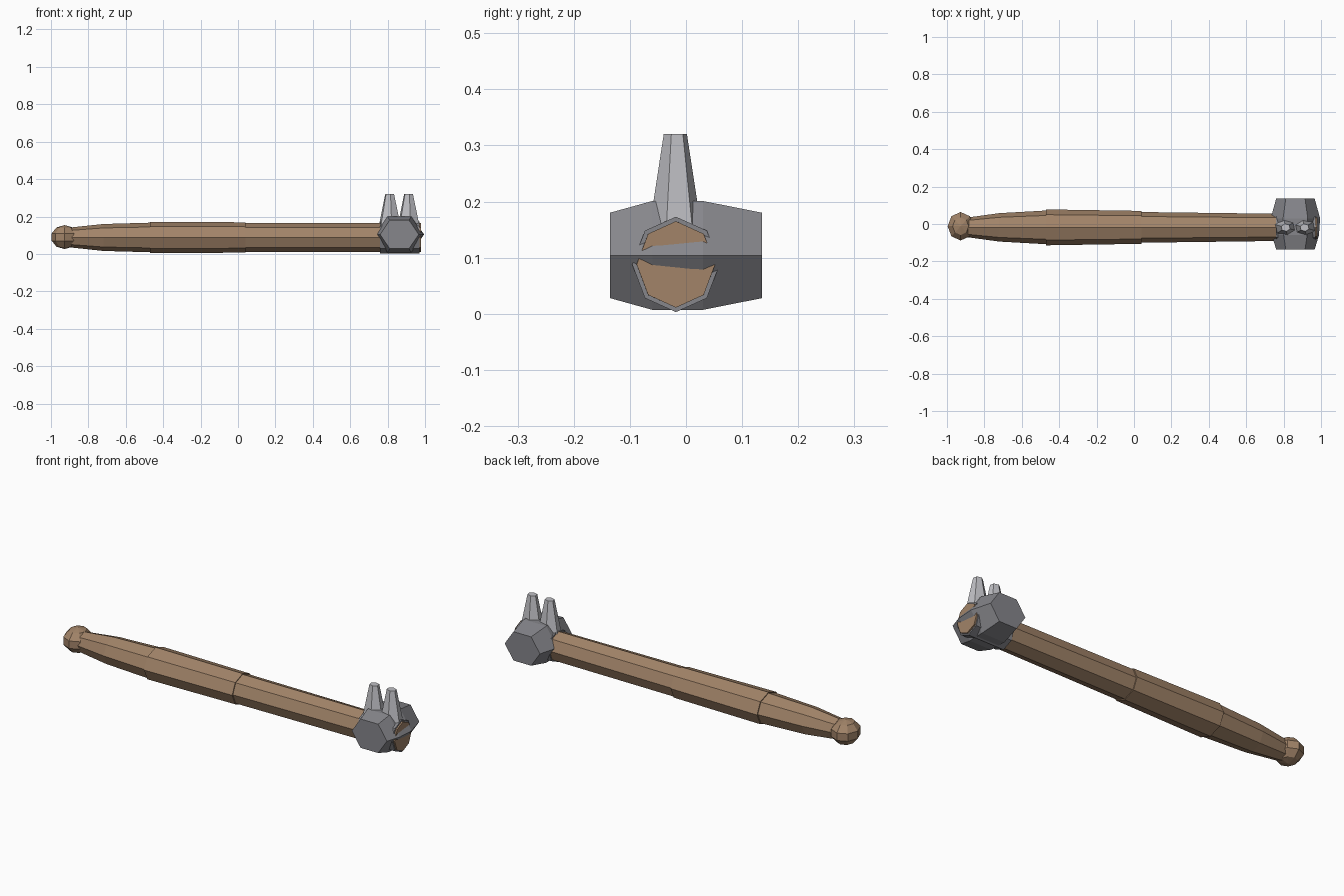
import bpy, bmesh
from math import cos, sin, pi, radians
from mathutils import Vector

if "Cube" in bpy.data.objects:
    bpy.data.objects.remove(bpy.data.objects["Cube"])


def material(name, rgb):
    m = bpy.data.materials.new(name)
    m.diffuse_color = (*rgb, 1)
    m.use_nodes = True
    m.node_tree.nodes["Principled BSDF"].inputs["Base Color"].default_value = m.diffuse_color
    return m


WOOD = material("wood", (0.36, 0.23, 0.14))
IRON = material("iron", (0.24, 0.24, 0.26))
STEEL = material("steel", (0.52, 0.52, 0.55))


def loft(name, axis, sides, rings, mat, phase=0.0):
    """Closed solid from elliptical rings: (centre, radius_u, radius_v)."""
    u, v = {"x": (Vector((0, 1, 0)), Vector((0, 0, 1))),
            "y": (Vector((1, 0, 0)), Vector((0, 0, 1))),
            "z": (Vector((1, 0, 0)), Vector((0, 1, 0)))}[axis]
    bm = bmesh.new()
    loops = []
    for c, ru, rv in rings:
        angles = [phase + 2 * pi * i / sides for i in range(sides)]
        loops.append([bm.verts.new(Vector(c) + u * ru * cos(a) + v * rv * sin(a))
                      for a in angles])
    for a, b in zip(loops, loops[1:]):
        for i in range(sides):
            j = (i + 1) % sides
            bm.faces.new((a[i], a[j], b[j], b[i]))
    bm.faces.new(loops[0])
    bm.faces.new(loops[-1])
    bmesh.ops.recalc_face_normals(bm, faces=bm.faces)
    mesh = bpy.data.meshes.new(name)
    bm.to_mesh(mesh)
    bm.free()
    mesh.materials.append(mat)
    ob = bpy.data.objects.new(name, mesh)
    bpy.context.collection.objects.link(ob)
    return ob


CY, CZ = -0.018, 0.088


def shaft(name, profile, mat):
    return loft(name, "x", 8, [((x, CY, CZ), ry, rz) for x, ry, rz in profile], mat)


# octagonal wooden handle and the slightly thicker grip sleeve
shaft("handle", [(-0.92, 0.050, 0.050), (-0.88, 0.054, 0.055), (-0.72, 0.076, 0.072),
                 (-0.47, 0.090, 0.079), (0.04, 0.082, 0.077), (0.978, 0.070, 0.077)], WOOD)
shaft("grip_sleeve", [(-0.47, 0.096, 0.084), (0.04, 0.088, 0.081)], WOOD)

# faceted pommel
bpy.ops.mesh.primitive_uv_sphere_add(segments=8, ring_count=5, radius=1,
                                     location=(-0.927, -0.012, 0.09))
pommel = bpy.context.object
pommel.name = "pommel"
pommel.scale = (0.073, 0.08, 0.064)
pommel.data.materials.append(WOOD)

# iron collar around the handle inside the head
shaft("collar", [(0.76, 0.078, 0.085), (0.97, 0.078, 0.085)], IRON)

# hexagonal hammer head, widest near the handle
loft("hammer_head", "y", 6,
     [((0.863, -0.135, 0.104), 0.103, 0.088), ((0.863, -0.06, 0.104), 0.126, 0.112),
      ((0.863, 0.03, 0.104), 0.132, 0.112), ((0.863, 0.135, 0.104), 0.103, 0.088)], IRON)

# two blunt spikes on top
for i, x in enumerate((0.811, 0.912)):
    loft(f"spike_{i + 1}", "z", 6,
         [((x, -0.019, 0.14), 0.064, 0.049), ((x, -0.019, 0.32), 0.025, 0.021)],
         STEEL, radians(40))
